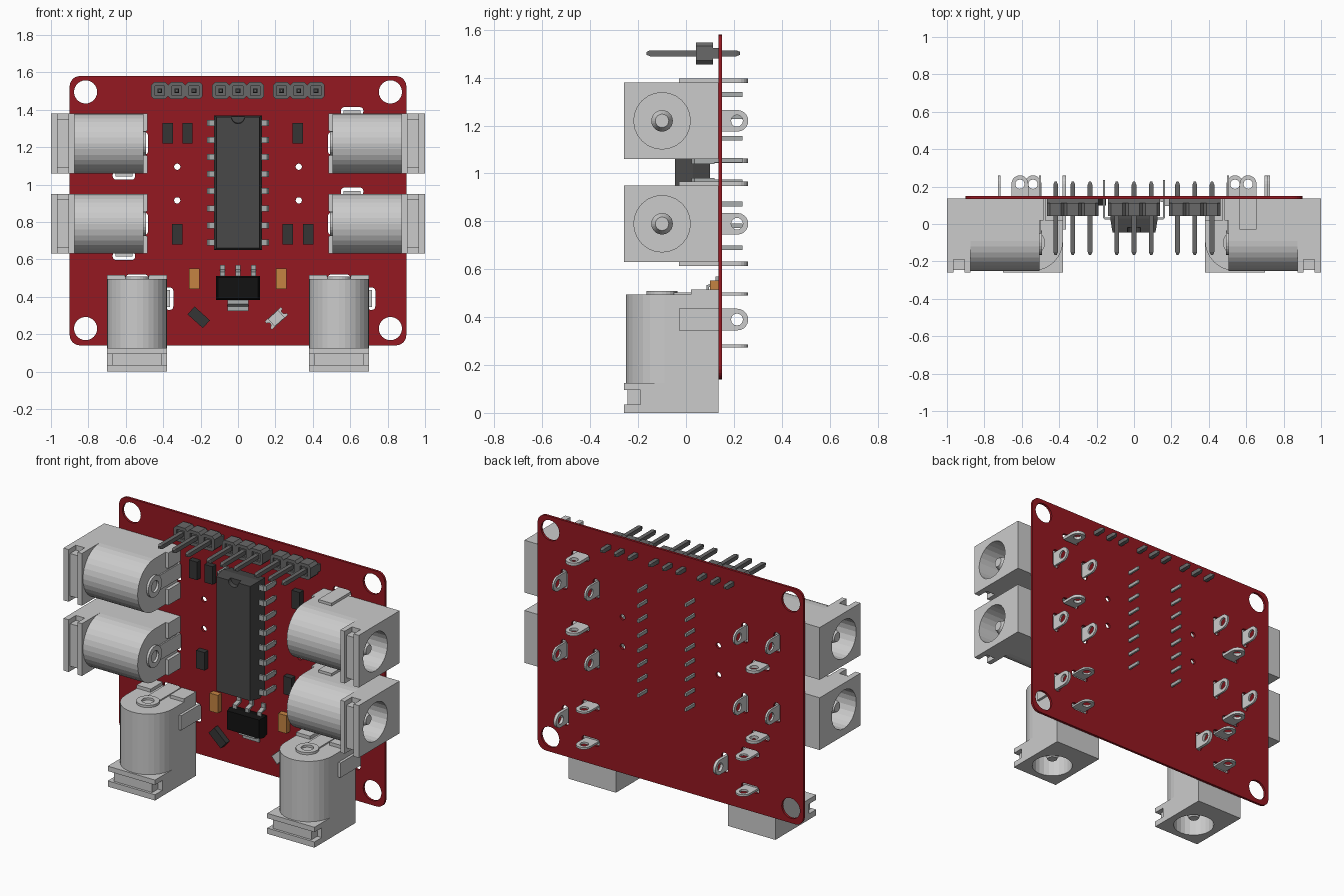
import bpy, bmesh
from math import cos, sin, pi, radians
from mathutils import Matrix, Vector

if "Cube" in bpy.data.objects:
    bpy.data.objects.remove(bpy.data.objects["Cube"])


def material(name, r, g, b):
    m = bpy.data.materials.new(name)
    m.diffuse_color = (r, g, b, 1)
    m.use_nodes = True
    m.node_tree.nodes["Principled BSDF"].inputs["Base Color"].default_value = m.diffuse_color
    return m


RED = material("board_red", 0.30, 0.009, 0.015)
CHIP = material("chip_grey", 0.065, 0.065, 0.065)
BLACK = material("regulator_black", 0.006, 0.006, 0.006)
DARK = material("resistor_dark", 0.035, 0.035, 0.035)
ORANGE = material("capacitor_orange", 0.56, 0.23, 0.055)
HEADER = material("header_grey", 0.14, 0.14, 0.14)
STEEL = material("lead_steel", 0.40, 0.42, 0.42)


def arc(cx, cy, r, a0, a1, n):
    return [(cx + r * cos(radians(a0 + (a1 - a0) * i / n)),
             cy + r * sin(radians(a0 + (a1 - a0) * i / n))) for i in range(n + 1)]


def circle(cx, cy, r, n=24):
    return arc(cx, cy, r, 0, 360, n)[:-1]


def rect(a0, a1, b0, b1):
    return [(a0, b0), (a1, b0), (a1, b1), (a0, b1)]


def rounded(a0, a1, b0, b1, r, n=6):
    return (arc(a1 - r, b1 - r, r, 0, 90, n) + arc(a0 + r, b1 - r, r, 90, 180, n)
            + arc(a0 + r, b0 + r, r, 180, 270, n) + arc(a1 - r, b0 + r, r, 270, 360, n))


def turned(points, cx, cy, deg):
    c, s = cos(radians(deg)), sin(radians(deg))
    return [(cx + x * c - y * s, cy + x * s + y * c) for x, y in points]


def prism(bm, axis, t0, t1, outline, holes=(), end=None):
    """Extrude an outline with holes along an axis; end = outline at t1 if tapered."""
    put = {"x": lambda a, b, t: (t, a, b), "y": lambda a, b, t: (a, t, b),
           "z": lambda a, b, t: (a, b, t)}[axis]
    rims = ([], [])
    for loop, far in [(outline, end or outline)] + [(h, h) for h in holes]:
        lo = [bm.verts.new(put(a, b, t0)) for a, b in loop]
        hi = [bm.verts.new(put(a, b, t1)) for a, b in far]
        n = len(lo)
        for i in range(n):
            j = (i + 1) % n
            bm.faces.new((lo[i], lo[j], hi[j], hi[i]))
        for rim, vs in zip(rims, (lo, hi)):
            if holes:
                rim += [bm.edges.get((vs[i], vs[(i + 1) % n])) for i in range(n)]
            else:
                bm.faces.new(vs)
    if holes:
        for rim in rims:
            bmesh.ops.triangle_fill(bm, use_beauty=True, edges=rim)


def box(bm, x0, x1, y0, y1, z0, z1):
    prism(bm, "z", z0, z1, rect(x0, x1, y0, y1))


def add(name, data, mat=None, matrix=Matrix()):
    if isinstance(data, bmesh.types.BMesh):
        bmesh.ops.recalc_face_normals(data, faces=data.faces)
        me = bpy.data.meshes.new(name)
        data.to_mesh(me)
        data.free()
        data = me
        if mat:
            me.materials.append(mat)
    ob = bpy.data.objects.new(name, data)
    ob.matrix_world = matrix
    bpy.context.collection.objects.link(ob)
    return ob


# Power jack, opening at z = 0 and facing down
bm = bmesh.new()
bore = [circle(0, -0.10, 0.118)]
face = rect(-0.16, 0.16, -0.26, 0.135)
grooved = [(-0.16, 0.135), (-0.16, -0.19), (-0.13, -0.19), (-0.13, -0.245),
           (0.13, -0.245), (0.13, -0.19), (0.16, -0.19), (0.16, 0.135)]
barrel = arc(0, -0.09, 0.16, 180, 360, 16) + [(0.16, 0.135), (-0.16, 0.135)]
for z0, z1, shape in ((0, 0.035, face), (0.035, 0.095, grooved),
                      (0.095, 0.125, face), (0.125, 0.45, barrel)):
    prism(bm, "z", z0, z1, shape, bore)
prism(bm, "z", 0.45, 0.495, barrel)
for s in (-1, 1):
    box(bm, *sorted((s * 0.065, s * 0.16)), 0.02, 0.135, 0.495, 0.515)
# centre pin and rivet at the closed end
prism(bm, "z", 0.08, 0.45, circle(0, -0.1, 0.045))
prism(bm, "z", 0.045, 0.08, circle(0, -0.1, 0.028), end=circle(0, -0.1, 0.045))
prism(bm, "z", 0.495, 0.509, circle(0, -0.1, 0.065), [circle(0, -0.1, 0.035)])


# solder lugs with round ends and eyelets
def lug(c, b0):
    return [(c - 0.045, b0), (c + 0.045, b0)] + arc(c, 0.215, 0.045, 0, 180, 10)


def turned_lug(b0):
    return [(b, a) for a, b in lug(0.39, b0)]


prism(bm, "z", 0.491, 0.503, lug(0, -0.05), [circle(0, 0.213, 0.025, 12)])
prism(bm, "z", 0.273, 0.285, lug(0, 0.12), [circle(0, 0.213, 0.025, 12)])
prism(bm, "x", 0.158, 0.176, turned_lug(-0.03), [circle(0.213, 0.39, 0.025, 12)])

jacks = {"left_upper": (-1, 1.22, 90), "left_lower": (-1, 0.79, 90),
         "right_upper": (1, 1.22, -90), "right_lower": (1, 0.79, -90),
         "bottom_left": (-0.54, 0, 0), "bottom_right": (0.54, 0, 0)}
slots, jack_mesh = [], bm
for name, (x, z, deg) in jacks.items():
    place = Matrix.Translation((x, 0, z)) @ Matrix.Rotation(radians(deg), 4, "Y")
    jack_mesh = add("power_jack_" + name, jack_mesh, None, place).data
    for r in ((-0.06, 0.06, 0.475, 0.519), (-0.06, 0.06, 0.257, 0.301), (0.15, 0.194, 0.33, 0.45)):
        pts = [place @ Vector((a, 0, b)) for a, b in rounded(*r, 0.018, 3)]
        slots.append([(p.x, p.z) for p in pts])

# Circuit board with mounting holes, vias and lug slots
bm = bmesh.new()
holes = [circle(s * 0.815, z, 0.062) for s in (-1, 1) for z in (0.23, 1.495)]
holes += [circle(s * 0.325, z, 0.017, 12) for s in (-1, 1) for z in (0.915, 1.095)]
prism(bm, "y", 0.135, 0.15, rounded(-0.9, 0.9, 0.14, 1.58, 0.055), holes + slots)
add("circuit_board", bm, RED)


# Dual-row chip with tapered body and end notch
def chip_outline(w, h, notch):
    top = 1.01 + h
    mid = arc(0, top, 0.035, 360, 180, 10) if notch else []
    return [(-w, 1.01 - h), (w, 1.01 - h), (w, top)] + mid + [(-w, top)]


bm = bmesh.new()
for y0, y1, a, b, notch in ((-0.045, -0.02, (0.114, 0.35), (0.119, 0.354), True),
                            (-0.02, 0.03, (0.119, 0.354), (0.127, 0.36), False),
                            (0.03, 0.10, (0.127, 0.36), (0.114, 0.35), False)):
    prism(bm, "y", y0, y1, chip_outline(*a, notch), end=chip_outline(*b, notch))
add("chip_body", bm, CHIP)

# Chip legs: wide shoulder, narrow leg through the board
bm = bmesh.new()
for i in range(8):
    z = 0.69 + i * 0.64 / 7
    for s in (-1, 1):
        path = [(s * x, y) for x, y in ((0.12, 0.024), (0.155, 0.024), (0.167, 0.036),
                                        (0.167, 0.12), (0.155, 0.12), (0.155, 0.036), (0.12, 0.036))]
        prism(bm, "z", z - 0.016, z + 0.016, path)
        box(bm, *sorted((s * 0.155, s * 0.167)), 0.115, 0.235, z - 0.01, z + 0.01)
add("chip_legs", bm, STEEL)

# Pin headers: three groups of three
bm = bmesh.new()
for g in (-0.327, 0, 0.325):
    for k in (-1, 0, 1):
        x, z = g + k * 0.092, 1.502
        h, c = 0.046, 0.03
        oct8 = [(x + a, z + b) for a, b in ((-h, -c), (-c, -h), (c, -h), (h, -c),
                                            (h, c), (c, h), (-c, h), (-h, c))]
        prism(bm, "y", 0.042, 0.055, oct8, [rect(x - 0.026, x + 0.026, z - 0.026, z + 0.026)])
        prism(bm, "y", 0.055, 0.113, oct8)
        box(bm, x - 0.046, x + 0.046, 0.113, 0.135, z - 0.022, z + 0.022)

        def sq(r):
            return rect(x - r, x + r, z - r, z + r)
        prism(bm, "y", -0.165, -0.15, sq(0.006), end=sq(0.0125))
        prism(bm, "y", -0.15, 0.21, sq(0.0125))
        prism(bm, "y", 0.21, 0.226, sq(0.0125), end=sq(0.006))
add("pin_headers", bm, HEADER)


# Small surface parts
def small_parts(name, mat, spots):
    bm = bmesh.new()
    for x, z, deg in spots:
        prism(bm, "y", 0.10, 0.136, turned(rect(-0.028, 0.028, -0.055, 0.055), x, z, deg))
    add(name, bm, mat)


small_parts("resistors", DARK, [(-0.375, 1.275, 0), (-0.27, 1.275, 0), (0.32, 1.275, 0),
                                (-0.325, 0.735, 0), (0.265, 0.735, 0), (0.375, 0.735, 0),
                                (-0.21, 0.29, 48)])
small_parts("capacitors", ORANGE, [(-0.235, 0.497, 0), (0.23, 0.497, 0)])

# Indicator light with scalloped ends
bm = bmesh.new()
base = ([(-0.029, -0.058)] + arc(0, -0.058, 0.015, 180, 0, 6) + [(0.029, -0.058), (0.029, 0.058)]
        + arc(0, 0.058, 0.015, 360, 180, 6) + [(-0.029, 0.058)])
prism(bm, "y", 0.118, 0.136, turned(base, 0.205, 0.285, -48))
prism(bm, "y", 0.095, 0.118, turned(rect(-0.027, 0.027, -0.036, 0.036), 0.205, 0.285, -48))
add("indicator_light", bm)

# Voltage regulator: tapered body, three pins and a tab
bm = bmesh.new()
prism(bm, "y", 0.05, 0.085, rect(-0.108, 0.108, 0.39, 0.504), end=rect(-0.117, 0.117, 0.384, 0.51))
prism(bm, "y", 0.085, 0.125, rect(-0.117, 0.117, 0.384, 0.51), end=rect(-0.108, 0.108, 0.39, 0.504))
add("regulator_body", bm, BLACK)
bm = bmesh.new()
for x, w, s, z in ((-0.083, 0.013, 1, 0.505), (0, 0.013, 1, 0.505), (0.083, 0.013, 1, 0.505),
                   (0, 0.055, -1, 0.389)):
    bend = ((0.085, 0), (0.085, 0.028), (0.124, 0.04), (0.124, 0.065),
            (0.135, 0.065), (0.135, 0.031), (0.097, 0.02), (0.097, 0))
    prism(bm, "x", x - w, x + w, [(y, z + s * d) for y, d in bend])
add("regulator_pins", bm, STEEL)
